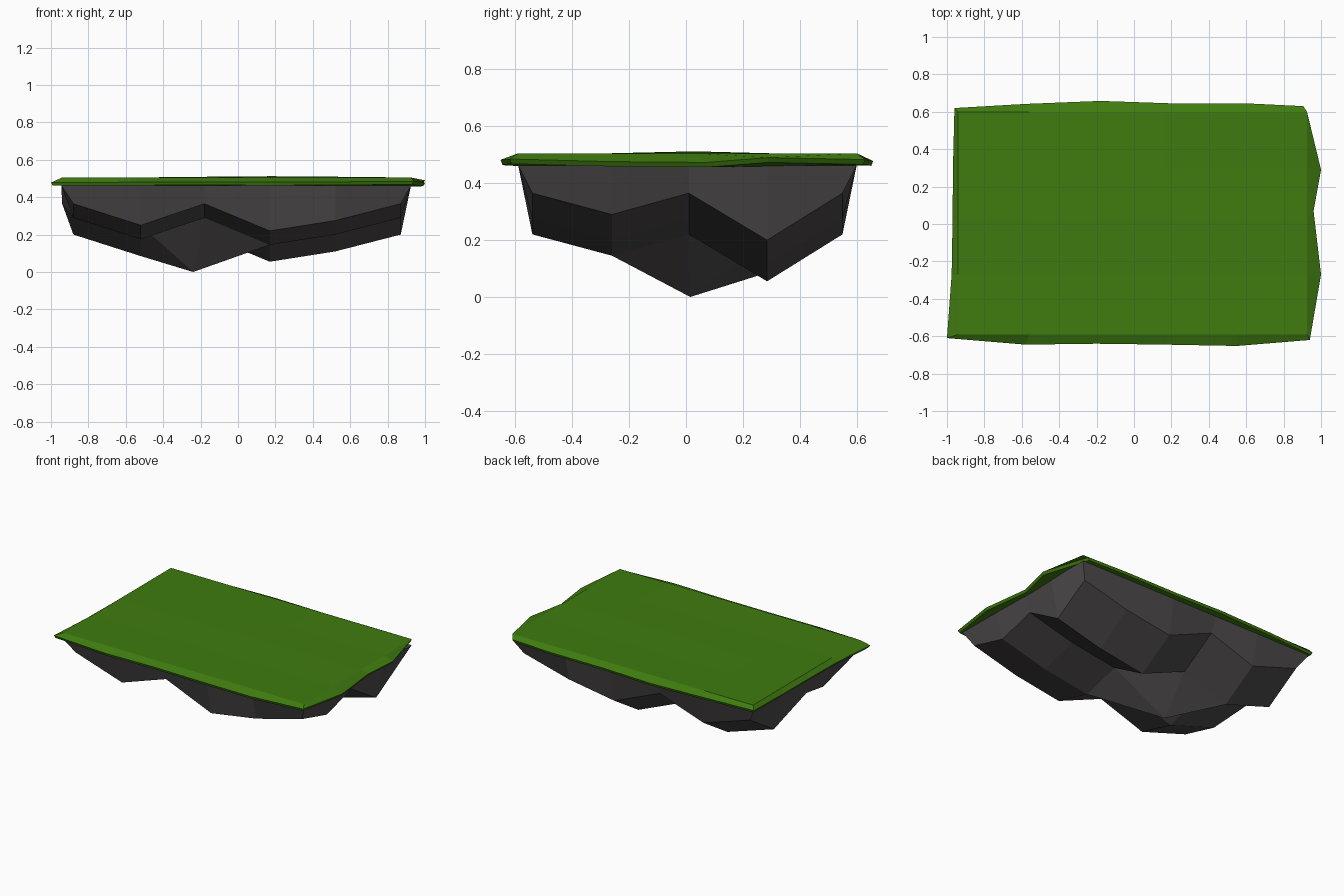
import bpy, bmesh

if "Cube" in bpy.data.objects:
    bpy.data.objects.remove(bpy.data.objects["Cube"])

NX, NY = 6, 5
XS = [-0.88, -0.52, -0.18, 0.17, 0.52, 0.87]
YS = [-0.54, -0.26, 0.01, 0.285, 0.55]


def border():
    """Grid indices walked counter-clockwise from the front left corner."""
    return ([(i, 0) for i in range(NX)] + [(NX - 1, j) for j in range(1, NY)]
            + [(i, NY - 1) for i in range(NX - 2, -1, -1)]
            + [(0, j) for j in range(NY - 2, 0, -1)])


def grid(bm, point, split=()):
    """Quad grid; cells listed in split are cut into two triangles."""
    v = {(i, j): bm.verts.new(point(i, j)) for i in range(NX) for j in range(NY)}
    for i in range(NX - 1):
        for j in range(NY - 1):
            a, b, c, d = v[i, j], v[i + 1, j], v[i + 1, j + 1], v[i, j + 1]
            if (i, j) in split:
                bm.faces.new((a, b, d))
                bm.faces.new((b, c, d))
            else:
                bm.faces.new((a, b, c, d))
    return [v[k] for k in border()]


def ring(bm, prev, coords):
    """Add a loop of points and bridge it to the previous loop."""
    new = [bm.verts.new(c) for c in coords]
    n = len(new)
    for k in range(n):
        bm.faces.new((prev[k], prev[(k + 1) % n], new[(k + 1) % n], new[k]))
    return new


def finish(bm, name, color):
    bmesh.ops.recalc_face_normals(bm, faces=bm.faces)
    me = bpy.data.meshes.new(name)
    bm.to_mesh(me)
    bm.free()
    mat = bpy.data.materials.new(name + "_material")
    mat.diffuse_color = (*color, 1)
    mat.use_nodes = True
    mat.node_tree.nodes["Principled BSDF"].inputs["Base Color"].default_value = mat.diffuse_color
    me.materials.append(mat)
    ob = bpy.data.objects.new(name, me)
    bpy.context.collection.objects.link(ob)


# Rock underside: ridges lowered by column and by row, plus one hanging spike
COL = [0, -0.115, 0, -0.145, -0.09, 0]
ROW = [0, -0.075, 0, -0.165, 0]


def rock_point(i, j):
    if (i, j) == (2, 2):
        return (-0.24, 0.015, 0.0)
    x = -0.94 if (i, j) == (0, 2) else XS[i]
    return (x, YS[j], 0.365 + COL[i] + ROW[j])


bm = bmesh.new()
loop = grid(bm, rock_point, [(1, 1), (2, 1), (1, 2), (2, 2)])
top = []
for i, j in border():
    x, y = XS[i], YS[j]
    if i in (0, NX - 1):
        x = -0.945 if i == 0 else 0.925
    if j in (0, NY - 1):
        y = -0.59 if j == 0 else 0.60
    top.append((x, y, 0.463))
loop = ring(bm, loop, top)
bm.faces.new(loop)
finish(bm, "rock_base", (0.075, 0.068, 0.07))

# Grass slab: nearly flat top, bevelled rim with a wavy outline
GX = [-0.94, -0.56, -0.18, 0.18, 0.55, 0.925]
GY = [-0.59, -0.27, 0.03, 0.30, 0.60]
BUMP = {(3, 2): 0.007, (4, 2): 0.004, (2, 2): 0.004, (1, 1): -0.004,
        (3, 1): -0.003, (4, 3): -0.003}
RIM = [(-1.0, -0.61), (-0.58, -0.645), (-0.20, -0.64), (0.17, -0.645), (0.55, -0.652),
       (0.94, -0.62), (1.0, -0.27), (0.96, 0.07), (1.0, 0.29), (0.905, 0.63),
       (0.60, 0.645), (0.20, 0.645), (-0.18, 0.658), (-0.58, 0.642), (-0.96, 0.62),
       (-0.968, 0.30), (-0.97, 0.03), (-0.975, -0.27)]
RIM_Z = [0.478, 0.48, 0.482, 0.48, 0.482, 0.485, 0.476, 0.473, 0.49,
         0.483, 0.48, 0.48, 0.478, 0.48, 0.48, 0.48, 0.48, 0.48]

bm = bmesh.new()
loop = grid(bm, lambda i, j: (GX[i], GY[j], 0.505 + BUMP.get((i, j), 0)))
loop = ring(bm, loop, [(x, y, z) for (x, y), z in zip(RIM, RIM_Z)])
loop = ring(bm, loop, [(x * 0.99, y * 0.99, z - 0.017) for (x, y), z in zip(RIM, RIM_Z)])
bm.faces.new(loop)
finish(bm, "grass_top", (0.05, 0.2, 0.005))
